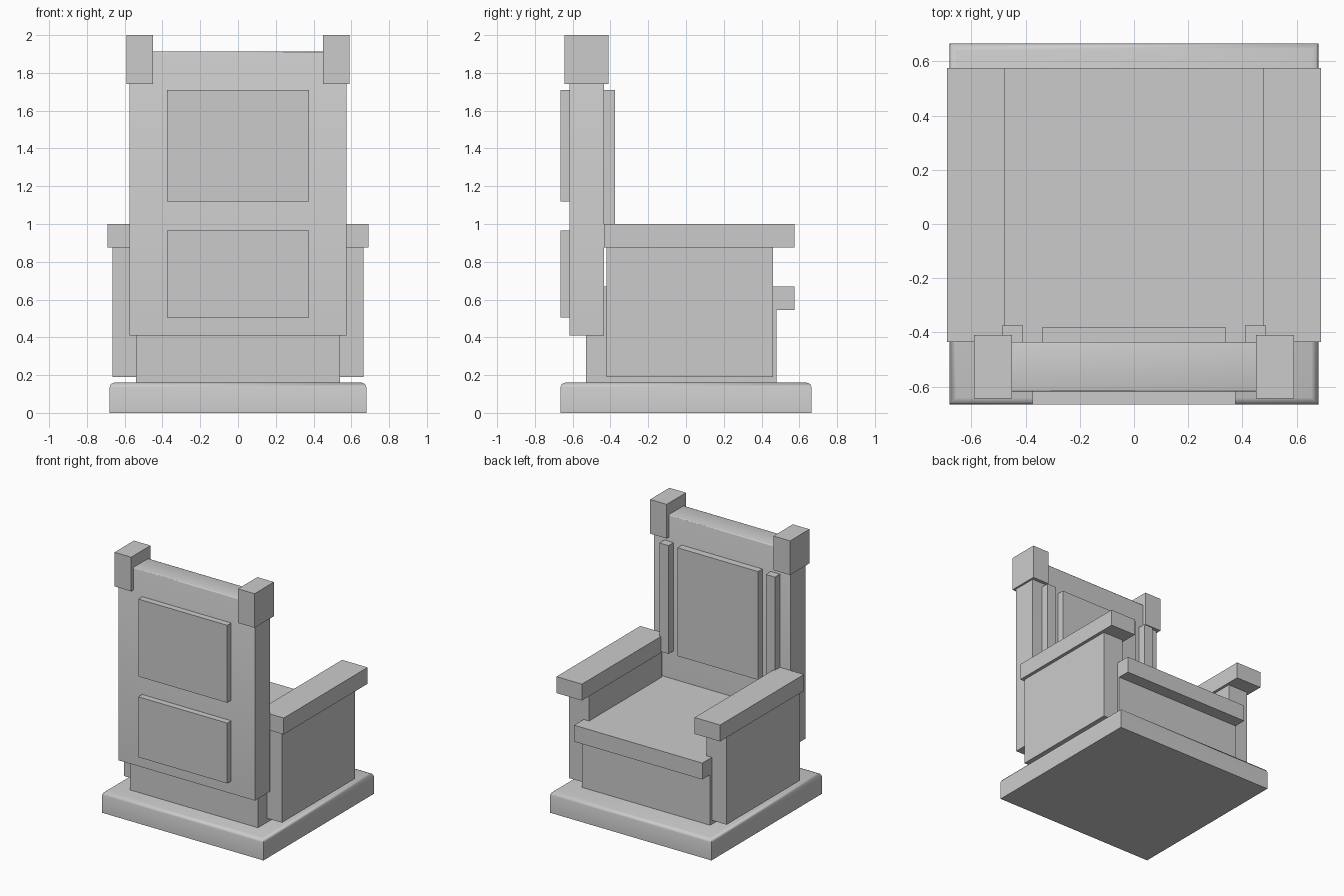
import bpy, bmesh, math

if "Cube" in bpy.data.objects:
    bpy.data.objects.remove(bpy.data.objects["Cube"])


def box(name, x, y, z, top_bevel=0.0):
    """Axis-aligned box from (min, max) ranges, optionally with eased top edges."""
    bm = bmesh.new()
    bmesh.ops.create_cube(bm, size=1)
    for v in bm.verts:
        v.co = [r[0] + (c + 0.5) * (r[1] - r[0]) for c, r in zip(v.co, (x, y, z))]
    if top_bevel:
        edges = [e for e in bm.edges if all(v.co.z > z[1] - 1e-4 for v in e.verts)]
        bmesh.ops.bevel(bm, geom=edges, offset=top_bevel, segments=2,
                        profile=0.5, affect='EDGES')
    mesh = bpy.data.meshes.new(name)
    bm.to_mesh(mesh)
    bm.free()
    obj = bpy.data.objects.new(name, mesh)
    bpy.context.collection.objects.link(obj)
    if top_bevel:
        bpy.ops.object.select_all(action='DESELECT')
        obj.select_set(True)
        bpy.context.view_layer.objects.active = obj
        bpy.ops.object.shade_smooth_by_angle(angle=math.radians(50))
    return obj


def pair(name, x, y, z):
    """Matching boxes on both sides of x = 0."""
    box(name + "_right", x, y, z)
    box(name + "_left", (-x[1], -x[0]), y, z)


# Plinth and seat
box("plinth", (-0.68, 0.68), (-0.665, 0.665), (0, 0.16), 0.025)
box("seat_base", (-0.54, 0.54), (-0.53, 0.48), (0.16, 0.55))
box("seat", (-0.54, 0.54), (-0.5, 0.575), (0.545, 0.67))

# Arms
pair("arm_panel", (0.495, 0.665), (-0.42, 0.46), (0.19, 0.88))
pair("armrest", (0.475, 0.69), (-0.435, 0.575), (0.875, 1.0))

# Backrest with corner blocks
box("backrest", (-0.575, 0.575), (-0.618, -0.435), (0.41, 1.912), 0.007)
pair("corner_block", (0.45, 0.59), (-0.643, -0.41), (1.74, 2.0))

# Raised panels on the outer face
for name, z in (("upper", (1.12, 1.71)), ("lower", (0.505, 0.965))):
    box(name + "_outer_panel", (-0.375, 0.375), (-0.665, -0.61), z)

# Raised panel and strips on the inner face
box("inner_panel", (-0.34, 0.34), (-0.44, -0.382), (0.885, 1.71))
pair("inner_strip", (0.41, 0.487), (-0.44, -0.375), (0.885, 1.71))
